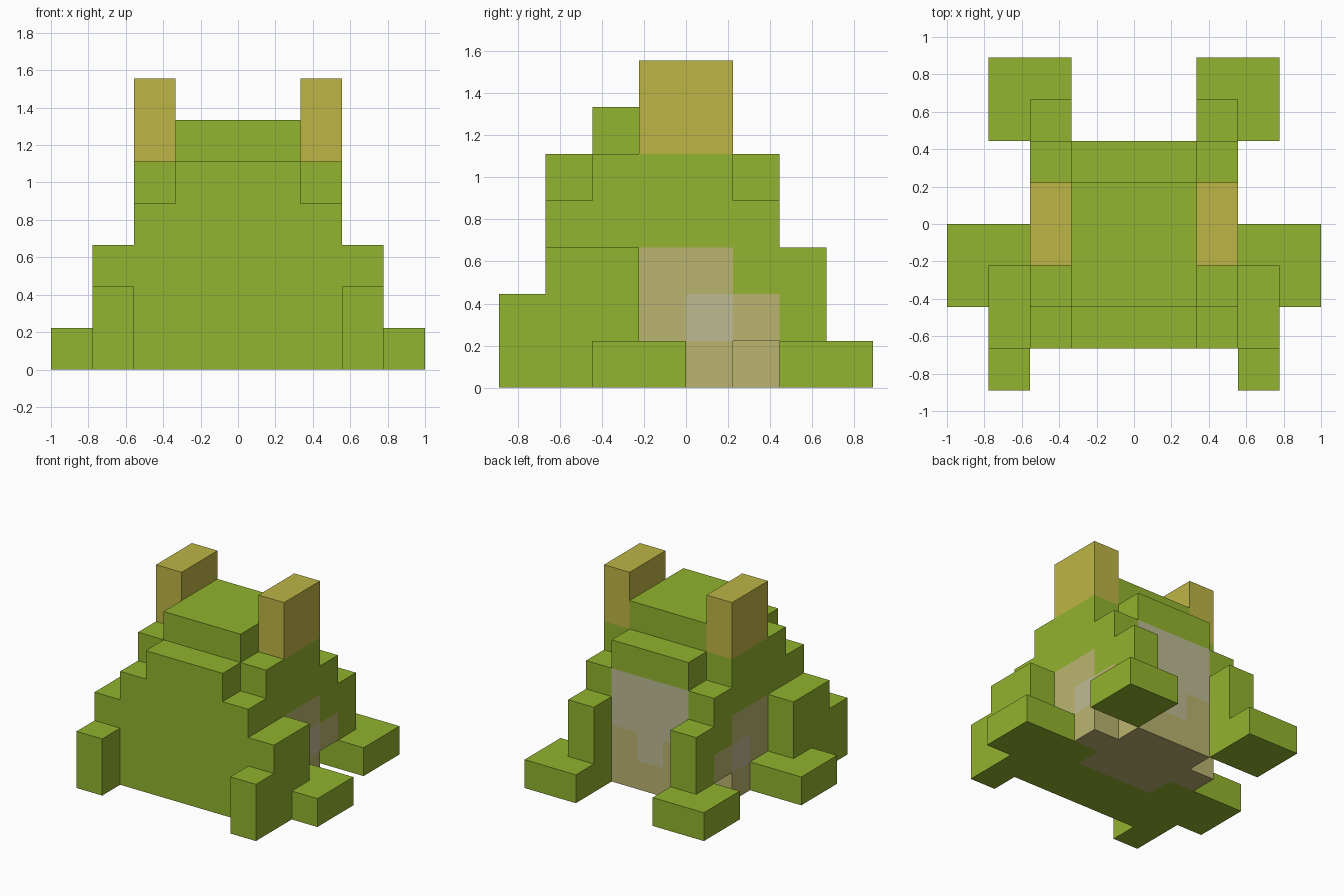
import bpy, bmesh
from mathutils import Vector

if "Cube" in bpy.data.objects:
    bpy.data.objects.remove(bpy.data.objects["Cube"])

U = 2 / 9  # edge length of one block


def linear(c):
    c /= 255
    return c / 12.92 if c <= 0.04045 else ((c + 0.055) / 1.055) ** 2.4


def material(name, rgb):
    m = bpy.data.materials.new(name)
    m.diffuse_color = (*[linear(c) for c in rgb], 1)
    m.use_nodes = True
    m.node_tree.nodes["Principled BSDF"].inputs["Base Color"].default_value = m.diffuse_color
    return m


MATS = [material("skin_green", (146, 179, 46)), material("eye_ochre", (190, 181, 69)),
        material("belly_tan", (187, 180, 112)), material("belly_pale", (190, 187, 146))]
GREEN, OCHRE, TAN, PALE = range(4)


def box(x0, x1, y0, y1, z0, z1):
    """Block cells in a range; x cells are centred on integers."""
    return {(x, y, z) for x in range(x0, x1) for y in range(y0, y1) for z in range(z0, z1)}


def mirror(cells):
    return {(-x, y, z) for x, y, z in cells}


def body_colour(c, n):
    """Belly patches on the back, sides and underside (block units)."""
    x, y, z = abs(c.x), c.y, c.z
    if n.z < -0.5 and ((x < 1.5 and y > -1) or y > 0):
        return TAN
    if n.y > 0.5 and ((x < 1.5 and z < 4) or z < 1):
        return PALE if x < 1.5 and (z > 2 or (x < 0.5 and z > 1)) else TAN
    if abs(n.x) > 0.5:
        if 0 < y < 1 and 1 < z < 2:
            return PALE
        if (-1 < y < 1 and 1 < z < 3) or (0 < y < 2 and z < 2):
            return TAN
    return GREEN


# Torso with its upper corners and lower rear corners removed
torso = box(-2, 3, -3, 2, 0, 5)
for notch in (box(2, 3, -3, -2, 4, 5), box(2, 3, 1, 2, 4, 5), box(2, 3, 1, 2, 0, 1)):
    torso -= notch | mirror(notch)

parts = {"torso": (torso, body_colour),
         "head_top": (box(-1, 2, -2, 1, 5, 6), lambda c, n: GREEN)}

# Paired parts
pairs = {
    "eye": (box(2, 3, -1, 1, 5, 7), OCHRE),
    "front_arm": (box(3, 4, -3, -1, 0, 3), GREEN),
    "front_paw": (box(3, 4, -4, -3, 0, 2), GREEN),
    "side_foot": (box(3, 5, -2, 0, 0, 1) - box(3, 4, -2, -1, 0, 1), GREEN),
    "hind_leg": (box(2, 3, 2, 3, 1, 3), GREEN),
    "hind_foot": (box(2, 4, 2, 4, 0, 1), GREEN),
}
for name, (cells, col) in pairs.items():
    rule = lambda c, n, col=col: col
    parts["right_" + name] = (cells, rule)
    parts["left_" + name] = (mirror(cells), rule)

filled = set().union(*(cells for cells, _ in parts.values()))


def build(name, cells, rule):
    """Outer skin of a set of blocks, merged into large flat faces."""
    bm = bmesh.new()
    for x, y, z in sorted(cells):
        centre = Vector((x, y + 0.5, z + 0.5))
        for axis in range(3):
            for sign in (-1, 1):
                n = Vector((0, 0, 0))
                n[axis] = sign
                if (x + int(n.x), y + int(n.y), z + int(n.z)) in filled:
                    continue
                u = Vector((0, 0, 0))
                u[(axis + 1) % 3] = 0.5
                v = n.cross(u)
                c = centre + n * 0.5
                f = bm.faces.new([bm.verts.new((c + d) * U) for d in (-u - v, u - v, u + v, v - u)])
                f.material_index = rule(c, n)
    bmesh.ops.remove_doubles(bm, verts=bm.verts, dist=0.001)
    bmesh.ops.dissolve_limit(bm, angle_limit=0.01, verts=bm.verts, edges=bm.edges,
                             delimit={'MATERIAL'})
    mesh = bpy.data.meshes.new(name)
    bm.to_mesh(mesh)
    bm.free()
    for m in MATS:
        mesh.materials.append(m)
    bpy.context.collection.objects.link(bpy.data.objects.new(name, mesh))


for name, (cells, rule) in parts.items():
    build(name, cells, rule)
